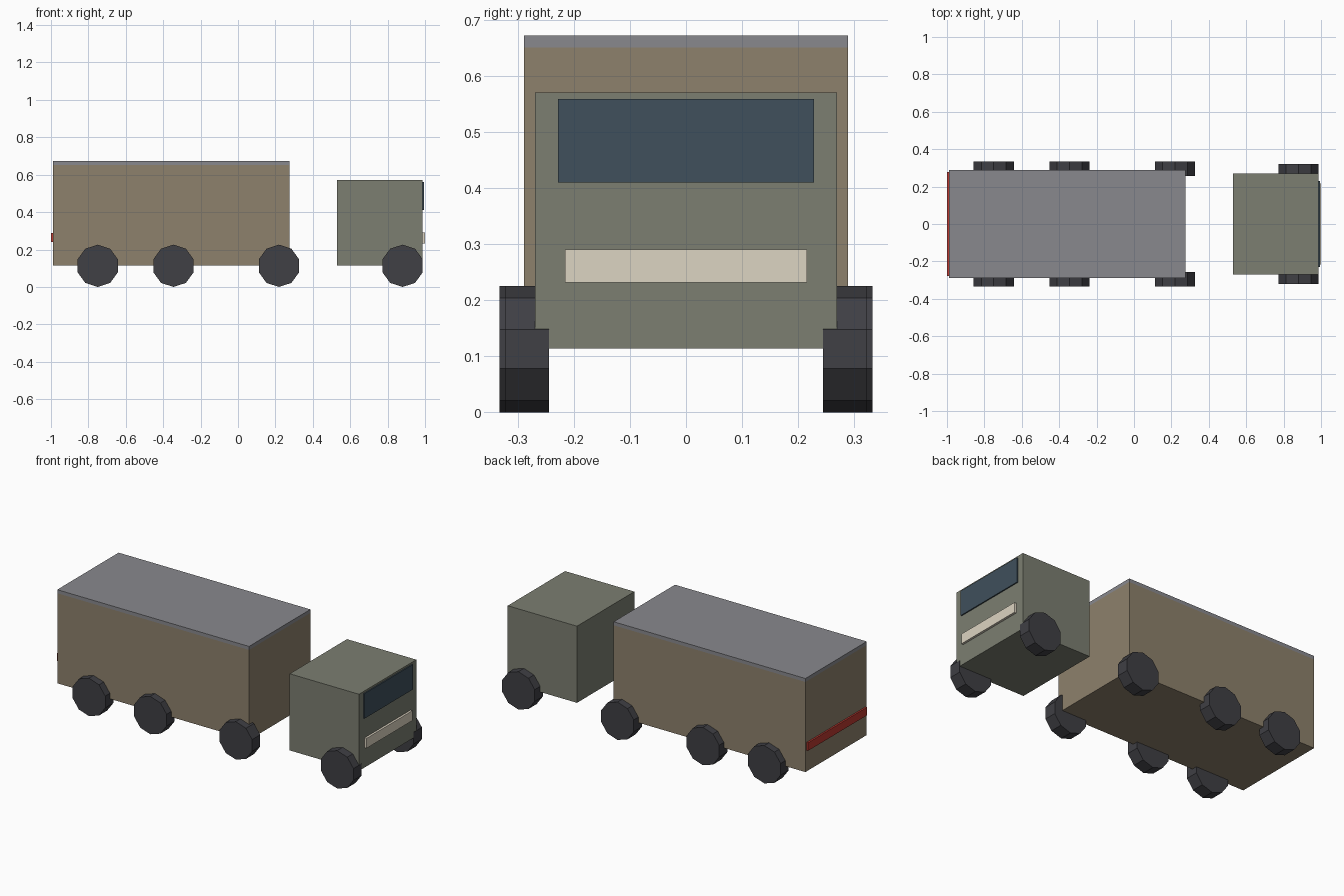
import bpy
import math

if "Cube" in bpy.data.objects:
    bpy.data.objects.remove(bpy.data.objects["Cube"])


def material(name, r, g, b):
    m = bpy.data.materials.new(name)
    m.diffuse_color = (r, g, b, 1)
    m.use_nodes = True
    m.node_tree.nodes["Principled BSDF"].inputs["Base Color"].default_value = m.diffuse_color
    return m


BOX = material("tan", 0.27, 0.22, 0.15)
ROOF = material("roof_grey", 0.25, 0.25, 0.27)
CAB = material("cab_green", 0.20, 0.21, 0.165)
TYRE = material("tyre", 0.05, 0.05, 0.058)
GLASS = material("glass", 0.05, 0.08, 0.107)
LAMP = material("lamp", 0.72, 0.66, 0.54)
RED = material("red", 0.50, 0.04, 0.03)


def box(name, x0, x1, half_y, z0, z1, mat):
    """Box symmetric about y = 0."""
    bpy.ops.mesh.primitive_cube_add(size=1, location=((x0 + x1) / 2, 0, (z0 + z1) / 2))
    o = bpy.context.object
    o.name = name
    o.scale = (x1 - x0, half_y * 2, z1 - z0)
    bpy.ops.object.transform_apply(location=False, rotation=False, scale=True)
    o.data.materials.append(mat)


def wheel_pair(name, x, inner, outer, r=0.113):
    """Ten-sided wheels, one on each side, with a vertex at the top."""
    for side, s in (("right", -1), ("left", 1)):
        bpy.ops.mesh.primitive_cylinder_add(
            vertices=10, radius=r, depth=outer - inner,
            location=(x, s * (inner + outer) / 2, r), rotation=(math.pi / 2, 0, 0))
        o = bpy.context.object
        o.name = f"{name}_{side}"
        o.data.materials.append(TYRE)


# Cargo body with roof and tail light bar
box("cargo_box", -0.99, 0.275, 0.289, 0.115, 0.652, BOX)
box("cargo_roof", -0.99, 0.275, 0.289, 0.652, 0.673, ROOF)
box("tail_light", -1.0, -0.988, 0.277, 0.24, 0.288, RED)

# Cab with windscreen and headlight bar
box("cab", 0.53, 0.987, 0.27, 0.114, 0.571, CAB)
box("windscreen", 0.982, 0.994, 0.229, 0.411, 0.56, GLASS)
box("headlight_bar", 0.985, 1.0, 0.216, 0.232, 0.291, LAMP)

# Wheels
for i, x in enumerate((-0.75, -0.345, 0.219)):
    wheel_pair(f"cargo_wheel_{i + 1}", x, 0.257, 0.333)
wheel_pair("cab_wheel", 0.88, 0.245, 0.322)
